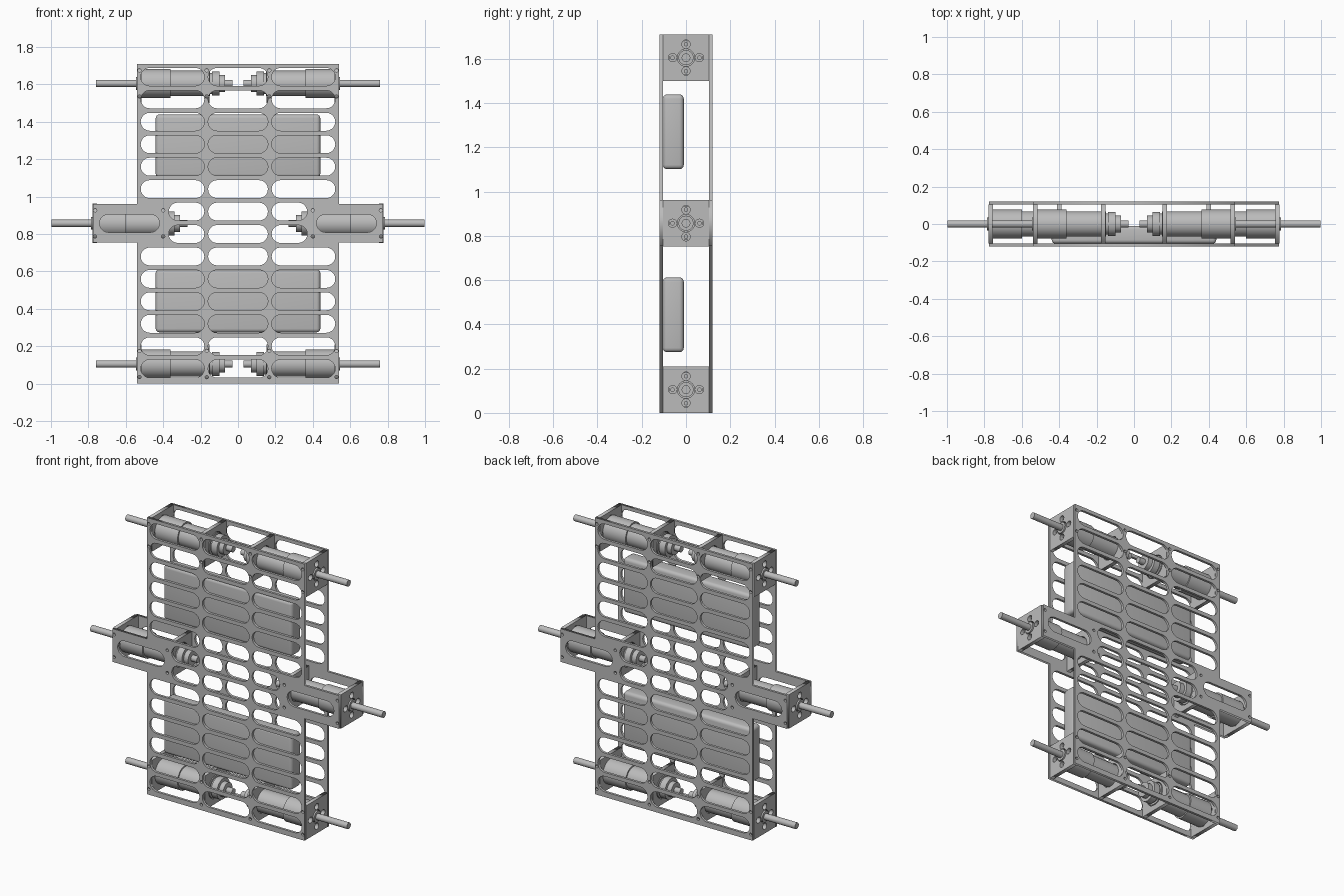
import bpy, bmesh
from math import pi, sin, cos
from mathutils import Matrix, Vector

cube = bpy.data.objects.get("Cube")
if cube:
    bpy.data.objects.remove(cube)

grey = bpy.data.materials.new("plain grey")
grey.use_nodes = True
GREY = (0.5, 0.5, 0.5, 1)
grey.diffuse_color = GREY
grey.node_tree.nodes["Principled BSDF"].inputs["Base Color"].default_value = GREY

MID = 0.857
TOP = 1.605
LOW = 0.105


def slot(a, b, r, steps=10):
    """Rounded slot outline between two arc centres."""
    a, b = Vector(a), Vector(b)
    d = (b - a).normalized() if (b - a).length else Vector((1, 0))
    n = Vector((-d.y, d.x))
    pts = []
    for c, start in ((b, -pi / 2), (a, pi / 2)):
        for i in range(steps + 1):
            t = start + pi * i / steps
            pts.append(c + r * (cos(t) * d + sin(t) * n))
    return pts


def circle(x, y, r, n=32):
    return [Vector((x + r * cos(2 * pi * i / n), y + r * sin(2 * pi * i / n))) for i in range(n)]


def row_slot(x0, x1, z, r=0.048):
    return slot((x0 + r, z), (x1 - r, z), r)


def sheet(name, loops, thickness, loc, rot):
    """Flat plate: the first loop is the outline, the rest are holes."""
    cu = bpy.data.curves.new(name, "CURVE")
    cu.dimensions = "2D"
    cu.fill_mode = "BOTH"
    cu.extrude = thickness / 2
    for pts in loops:
        sp = cu.splines.new("POLY")
        sp.points.add(len(pts) - 1)
        for p, q in zip(sp.points, pts):
            p.co = (q[0], q[1], 0, 1)
        sp.use_cyclic_u = True
    tmp = bpy.data.objects.new(name + "_outline", cu)
    bpy.context.collection.objects.link(tmp)
    dg = bpy.context.evaluated_depsgraph_get()
    me = bpy.data.meshes.new_from_object(tmp.evaluated_get(dg))
    bpy.data.objects.remove(tmp)
    bpy.data.curves.remove(cu)
    me.name = name
    me.materials.clear()
    ob = finish(name, me, False)
    ob.location, ob.rotation_euler = loc, rot
    return ob


def finish(name, me, smooth):
    me.materials.append(grey)
    ob = bpy.data.objects.new(name, me)
    bpy.context.collection.objects.link(ob)
    if smooth:
        bpy.ops.object.select_all(action="DESELECT")
        ob.select_set(True)
        bpy.context.view_layer.objects.active = ob
        bpy.ops.object.shade_smooth_by_angle(angle=0.6)
    return ob


# Front and back face plates with rows of slots
half = [(0.54, 0), (0.54, 0.755), (0.775, 0.755), (0.775, 0.96), (0.54, 0.96), (0.54, 1.71)]
loops = [half + [(-x, z) for x, z in reversed(half)]]
for i in range(14):
    z = 0.08 + 0.12 * i
    loops.append(row_slot(-0.16, 0.16, z))
    outer = 0.37 if i in (6, 7) else 0.52
    loops += [row_slot(0.18, outer, z), row_slot(-outer, -0.18, z)]
for s in (-1, 1):
    loops.append(slot((s * 0.468, MID), (s * 0.692, MID), 0.048))
    for c, xs in ((TOP, (0.167, 0.527)), (LOW, (0.167, 0.527)), (MID, (0.4, 0.764))):
        for x in xs:
            loops += [circle(s * x, c + dz, 0.009, 12) for dz in (-0.07, 0.07)]
for name, y in (("front_plate", -0.1125), ("back_plate", 0.1125)):
    sheet(name, loops, 0.015, (0, y, 0), (pi / 2, 0, 0))


# Cross ribs: outer ones carry the motor mounts, inner ones hold the motor bodies
def rib(name, x, z, mount):
    y, h = 0.105, 0.105
    holes = [[(-y, -h), (y, -h), (y, h), (-y, h)]]
    if mount:
        holes.append(circle(0, 0, 0.039))
        for dx, dy in ((1, 0), (-1, 0), (0, 1), (0, -1)):
            holes.append(slot((dx * 0.0595, dy * 0.0595), (dx * 0.062, dy * 0.062), 0.018))
    else:
        holes.append(circle(0, 0, 0.072))
    sheet(name, holes, 0.024, (x, 0, z), (pi / 2, 0, pi / 2))


# Motor pieces along x for one side: start, end, radius
PARTS = [(0.36, 0.515, 0.077), (0.15, 0.36, 0.068), (0.14, 0.15, 0.056), (0.1, 0.14, 0.064),
         (0.07, 0.1, 0.045), (0.03, 0.07, 0.019), (0.515, 0.545, 0.034), (0.545, 0.758, 0.0195)]


def tube(bm, x0, x1, r, y=0, z=0, n=40):
    m = Matrix.Translation(((x0 + x1) / 2, y, z)) @ Matrix.Rotation(pi / 2, 4, "Y")
    bmesh.ops.create_cone(bm, cap_ends=True, segments=n, radius1=r, radius2=r,
                          depth=abs(x1 - x0), matrix=m)


def motor(name, s, shift, z):
    bm = bmesh.new()
    for a, b, r in PARTS:
        tube(bm, s * a, s * b, r)
    for dy, dz in ((1, 0), (-1, 0), (0, 1), (0, -1)):
        tube(bm, s * 0.51, s * 0.522, 0.01, dy * 0.061, dz * 0.061, 16)
    me = bpy.data.meshes.new(name)
    bm.to_mesh(me)
    bm.free()
    finish(name, me, True).location = (s * shift, 0, z)


for s, side in ((1, "left"), (-1, "right")):
    for level, z, shift in (("upper", TOP, 0), ("middle", MID, 0.24), ("lower", LOW, 0)):
        tag = f"{level}_{side}"
        rib(tag + "_motor_mount", s * (0.527 + shift), z, True)
        rib(tag + "_inner_rib", s * (0.4 if shift else 0.165), z, False)
        motor(tag + "_motor", s, shift, z)

# Battery packs with rounded edges, lying against the front plate
for name, z in (("upper_battery", 1.27), ("lower_battery", 0.443)):
    bm = bmesh.new()
    bmesh.ops.create_cube(bm, size=1, matrix=Matrix.Diagonal((0.88, 0.095, 0.338, 1)))
    bmesh.ops.bevel(bm, geom=bm.edges[:], offset=0.02, segments=4, profile=0.5, affect="EDGES")
    me = bpy.data.meshes.new(name)
    bm.to_mesh(me)
    bm.free()
    finish(name, me, True).location = (0, -0.0575, z)
